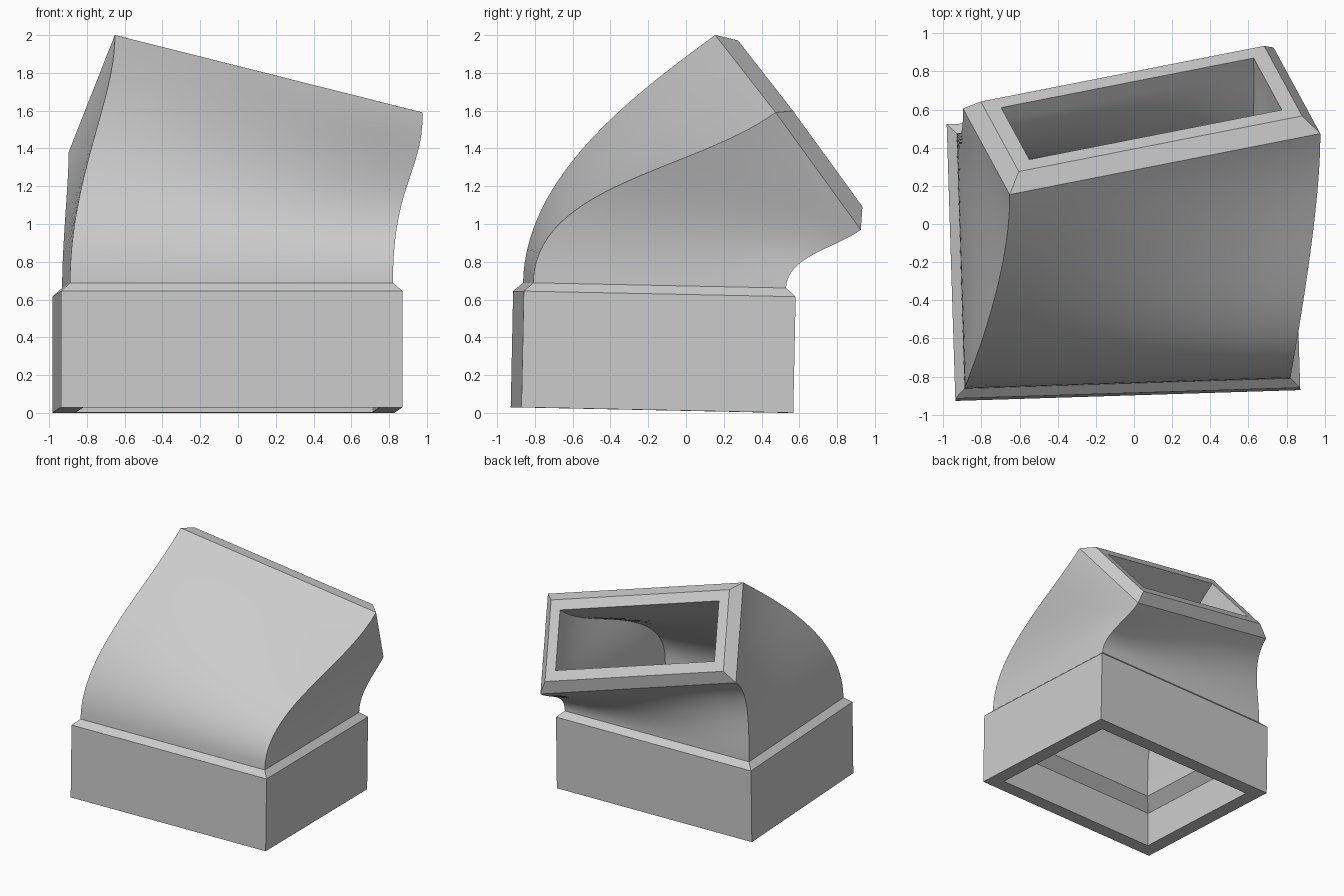
import bpy, bmesh, math
from mathutils import Vector, Matrix

cube = bpy.data.objects.get("Cube")
if cube:
    bpy.data.objects.remove(cube, do_unlink=True)

SIDE = 8      # divisions along each side of a ring
STEPS = 28    # sections along the bent duct


def frame(origin, x_dir, y_dir):
    """Coordinate frame whose z axis points out along the duct."""
    x = Vector(x_dir).normalized()
    z = x.cross(Vector(y_dir)).normalized()
    y = z.cross(x)
    m = Matrix((x, y, z)).transposed().to_4x4()
    m.translation = origin
    return m


def rect(m, w, d, inset, h):
    """Corners of an inset rectangle at height h in frame m."""
    a, b = w / 2 - inset, d / 2 - inset
    return [m @ Vector((sx * a, sy * b, h))
            for sx, sy in ((-1, -1), (1, -1), (1, 1), (-1, 1))]


def loft(start, end, t0, t1):
    """Rings between two rectangles, following a curve at each corner."""
    rings = []
    for i in range(STEPS + 1):
        t = i / STEPS
        s = 1 - t
        ring = []
        for p, q in zip(start, end):
            k = (q - p).length / 3
            ring.append(p * s**3 + (p + t0 * k) * 3 * s * s * t
                        + (q - t1 * k) * 3 * s * t * t + q * t**3)
        rings.append(ring)
    return rings


# Socket and mouth frames
yaw, pitch = math.radians(1.8), math.radians(-1.18)
socket = (Matrix.Translation((-0.055, -0.18, 0.015))
          @ Matrix.Rotation(yaw, 4, 'Z') @ Matrix.Rotation(pitch, 4, 'X'))
mouth = frame((0.04, 0.54, 1.485), (1.63, 0.32, -0.41), (-0.25, 0.45, -0.62))
up, out = socket.col[2].to_3d(), mouth.col[2].to_3d()
SW, SD = 1.81, 1.44
MW, MD = 1.71, 0.806


def base(inset, h):
    return rect(socket, SW, SD, inset, h)


def top(inset, h):
    return rect(mouth, MW, MD, inset, h)


# Wall section, from the outside foot over the mouth and back down inside
rings = [base(0, 0), base(0, 0.615)]
rings += loft(base(0.05, 0.66), top(0, 0), up, out)
rings += [top(0.075, 0.08), top(0.16, 0.08)]
rings += loft(base(0.21, 0.66), top(0.16, 0), up, out)[::-1]
rings += [base(0.21, 0.39), base(0.12, 0.3), base(0.12, 0)]

bm = bmesh.new()
loops = []
for ring in rings:
    loop = []
    for i in range(4):
        a, b = ring[i], ring[(i + 1) % 4]
        loop += [bm.verts.new(a.lerp(b, j / SIDE)) for j in range(SIDE)]
    loops.append(loop)
for r, lower in enumerate(loops):
    upper = loops[(r + 1) % len(loops)]
    for i in range(len(lower)):
        j = (i + 1) % len(lower)
        bm.faces.new((lower[i], lower[j], upper[j], upper[i]))
bmesh.ops.recalc_face_normals(bm, faces=bm.faces)
mesh = bpy.data.meshes.new("duct_adapter")
bm.to_mesh(mesh)
bm.free()

# Plain grey finish
grey = bpy.data.materials.new("light_grey")
grey.use_nodes = True
grey.diffuse_color = (0.6, 0.6, 0.6, 1)
grey.node_tree.nodes["Principled BSDF"].inputs["Base Color"].default_value = (0.6, 0.6, 0.6, 1)
mesh.materials.append(grey)

duct = bpy.data.objects.new("duct_adapter", mesh)
bpy.context.collection.objects.link(duct)
bpy.context.view_layer.objects.active = duct
duct.select_set(True)
bpy.ops.object.shade_smooth_by_angle(angle=math.radians(25))
